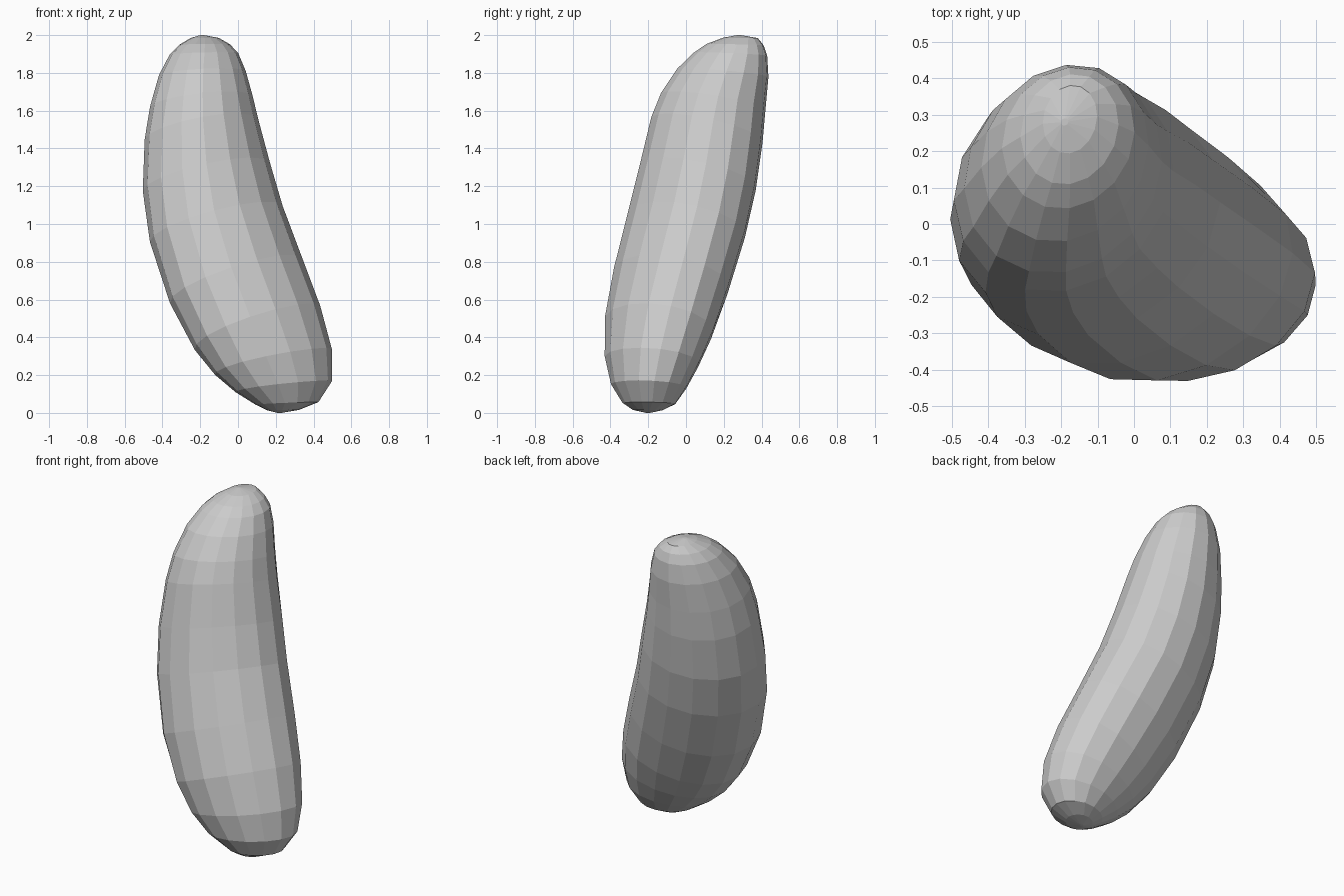
import bpy, bmesh
from math import sin, cos, pi

if "Cube" in bpy.data.objects:
    bpy.data.objects.remove(bpy.data.objects["Cube"])

# Outline of the bent pod: z, x min, x max, y min, y max
PROFILE = [
    (0.00, 0.21, 0.23, -0.21, -0.19),
    (0.015, 0.15, 0.32, -0.28, -0.12),
    (0.05, 0.08, 0.42, -0.335, -0.05),
    (0.14, -0.06, 0.495, -0.395, 0.01),
    (0.27, -0.19, 0.51, -0.43, 0.08),
    (0.45, -0.30, 0.475, -0.44, 0.16),
    (0.70, -0.415, 0.39, -0.40, 0.245),
    (1.00, -0.49, 0.265, -0.325, 0.335),
    (1.25, -0.51, 0.19, -0.26, 0.385),
    (1.50, -0.49, 0.12, -0.205, 0.415),
    (1.65, -0.46, 0.085, -0.16, 0.425),
    (1.80, -0.415, 0.045, -0.07, 0.44),
    (1.90, -0.36, 0.005, 0.03, 0.43),
    (1.95, -0.31, -0.04, 0.10, 0.41),
    (1.985, -0.25, -0.10, 0.19, 0.38),
    (2.00, -0.20, -0.18, 0.27, 0.29),
]
SIDES = 16
SKEW = 0.1


def section(z):
    """Centre and half widths of the horizontal section at height z."""
    z = min(max(z, 0.0), 2.0)
    for lo, hi in zip(PROFILE, PROFILE[1:]):
        if z <= hi[0]:
            break
    t = (z - lo[0]) / (hi[0] - lo[0])
    x0, x1, y0, y1 = (p + (q - p) * t for p, q in zip(lo[1:], hi[1:]))
    return (x0 + x1) / 2, (y0 + y1) / 2, (x1 - x0) / 2, (y1 - y0) / 2


def ring_point(zc, ang):
    """Point on a ring leaning square to the bent spine."""
    _, _, a, b = section(zc)
    fade = min(1.0, 2 * zc, 2 * (2 - zc))
    lean = 0.12 + 0.3 * (1 - zc / 2)
    z = zc + fade * (lean * a * cos(ang) - 0.22 * b * sin(ang + SKEW))
    cx, cy, a, b = section(z)
    return cx + a * cos(ang), cy + b * sin(ang + SKEW), z


# Loft the rings and close both ends
bm = bmesh.new()
rings = [[bm.verts.new(ring_point(row[0], 2 * pi * i / SIDES))
          for i in range(SIDES)] for row in PROFILE]
for low, high in zip(rings, rings[1:]):
    for i in range(SIDES):
        j = (i + 1) % SIDES
        bm.faces.new((low[i], low[j], high[j], high[i]))
bm.faces.new(rings[0][::-1])
bm.faces.new(rings[-1])
bmesh.ops.recalc_face_normals(bm, faces=bm.faces)

mesh = bpy.data.meshes.new("curved_pod")
bm.to_mesh(mesh)
bm.free()
pod = bpy.data.objects.new("curved_pod", mesh)
bpy.context.collection.objects.link(pod)
